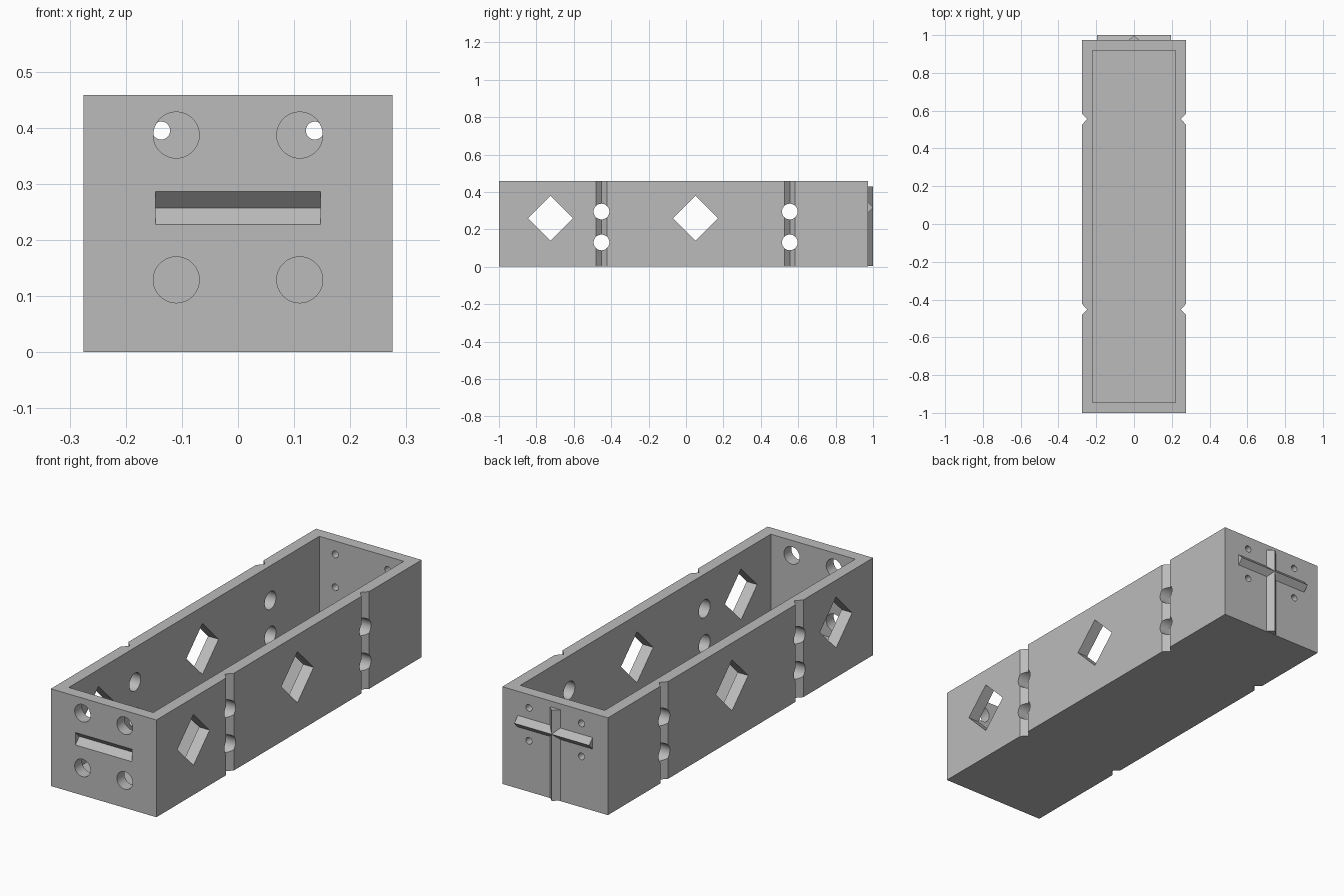
import bpy
import bmesh
from math import cos, sin, pi

if "Cube" in bpy.data.objects:
    bpy.data.objects.remove(bpy.data.objects["Cube"], do_unlink=True)

grey = bpy.data.materials.new("plain grey")
grey.use_nodes = True
grey.diffuse_color = (0.5, 0.5, 0.5, 1)
grey.node_tree.nodes["Principled BSDF"].inputs["Base Color"].default_value = (0.5, 0.5, 0.5, 1)

HALF_W, FRONT, BACK, HEIGHT = 0.275, -1.0, 0.974, 0.458
WALL, RIDGE = 0.055, 0.027
GROOVES_Y = (-0.452, 0.555)


def prism(name, profile, axis, start, end):
    """Extrude a 2D profile along an axis; profile uses the other two axes in order."""
    bm = bmesh.new()
    verts = []
    for u, v in profile:
        point = [u, v]
        point.insert("XYZ".index(axis), start)
        verts.append(bm.verts.new(point))
    base = bm.faces.new(verts)
    extruded = bmesh.ops.extrude_face_region(bm, geom=[base])["geom"]
    shift = [0, 0, 0]
    shift["XYZ".index(axis)] = end - start
    bmesh.ops.translate(bm, vec=shift, verts=[g for g in extruded if isinstance(g, bmesh.types.BMVert)])
    bmesh.ops.recalc_face_normals(bm, faces=bm.faces)
    mesh = bpy.data.meshes.new(name)
    bm.to_mesh(mesh)
    bm.free()
    mesh.materials.append(grey)
    obj = bpy.data.objects.new(name, mesh)
    bpy.context.collection.objects.link(obj)
    return obj


def rect(u0, u1, v0, v1):
    return [(u0, v0), (u1, v0), (u1, v1), (u0, v1)]


def ring(u, v, radius, sides):
    return [(u + radius * cos(2 * pi * i / sides), v + radius * sin(2 * pi * i / sides)) for i in range(sides)]


def combine(target, tool, operation):
    mod = target.modifiers.new(operation.lower(), "BOOLEAN")
    mod.operation = operation
    mod.solver = "EXACT"
    mod.object = tool
    bpy.context.view_layer.objects.active = target
    bpy.ops.object.modifier_apply(modifier=mod.name)
    bpy.data.objects.remove(tool, do_unlink=True)


def cut(*args):
    combine(box, prism("cutter", *args), "DIFFERENCE")


# Open-topped box
box = prism("slotted_box", rect(-HALF_W, HALF_W, FRONT, BACK), "Z", 0, HEIGHT)
cut(rect(-0.22, 0.22, FRONT + WALL, BACK - WALL), "Z", WALL, HEIGHT + 0.1)

# Vertical V grooves down both sides
for y in GROOVES_Y:
    for side in (-1, 1):
        outer = side * (HALF_W + 0.03)
        tip = side * (HALF_W - RIDGE)
        cut([(outer, y - 0.06), (tip, y), (outer, y + 0.06)], "Z", -0.1, HEIGHT + 0.1)

# Round holes and diamond windows straight through both sides
for y in GROOVES_Y:
    for z in (0.13, 0.295):
        cut(ring(y, z, 0.042, 48), "X", -0.4, 0.4)
for y in (-0.724, 0.05):
    cut(ring(y, 0.259, 0.12, 4), "X", -0.4, 0.4)

# Front wall holes and horizontal V slot, back wall peg holes
for x in (-1, 1):
    for z in (0.129, 0.387):
        cut(ring(x * 0.11, z, 0.041, 48), "Y", FRONT - 0.1, FRONT + 0.1)
    for z in (0.24, 0.395):
        cut(ring(x * 0.137, z, 0.016, 32), "Y", BACK - 0.1, BACK + 0.1)
cut([(FRONT - 0.03, 0.197), (FRONT + 0.029, 0.257), (FRONT - 0.03, 0.317)], "X", -0.147, 0.147)

# Crossed V ridges on the back wall
root = BACK - 0.02
vertical = prism("vertical_ridge", [(-RIDGE, root), (RIDGE, root), (RIDGE, BACK), (0, 1.0), (-RIDGE, BACK)],
                 "Z", 0.003, 0.43)
level = 0.317
level_ridge = prism("level_ridge", [(root, level - RIDGE), (BACK, level - RIDGE), (1.0, level),
                                    (BACK, level + RIDGE), (root, level + RIDGE)], "X", -0.195, 0.195)
combine(box, vertical, "UNION")
combine(box, level_ridge, "UNION")

# Smooth the hole walls, keep edges sharp
bpy.ops.object.select_all(action="DESELECT")
box.select_set(True)
bpy.context.view_layer.objects.active = box
bpy.ops.object.shade_smooth_by_angle(angle=pi / 6)
